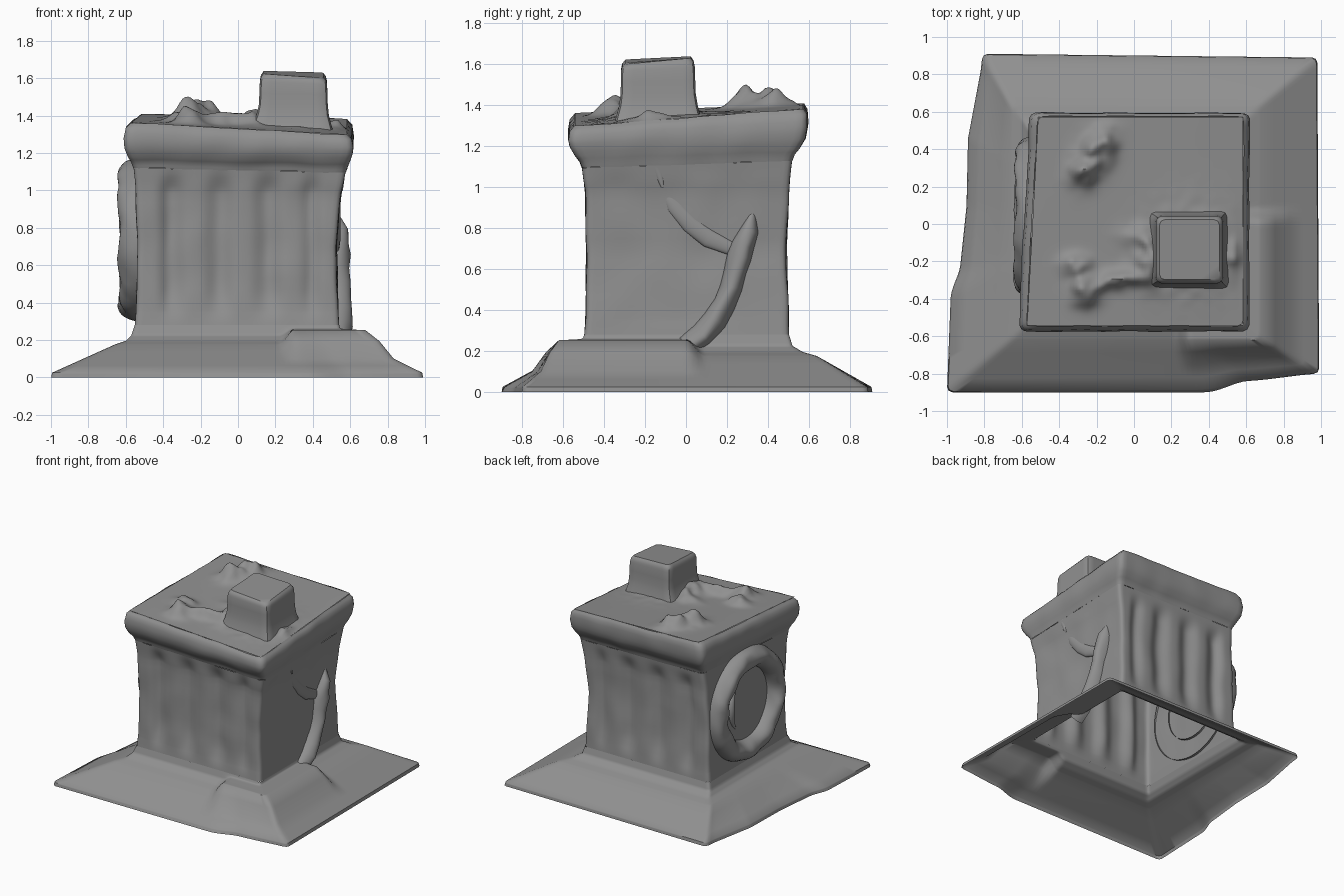
import bpy, bmesh, math
from mathutils import Vector, noise

if "Cube" in bpy.data.objects:
    bpy.data.objects.remove(bpy.data.objects["Cube"])

TILT = (0.0, -0.065, 0.02, 0.045)   # height change at corners FL, FR, BR, BL
stone = bpy.data.materials.new("dark_stone")
stone.diffuse_color = (0.28, 0.28, 0.28, 1)
stone.use_nodes = True
stone.node_tree.nodes["Principled BSDF"].inputs["Base Color"].default_value = stone.diffuse_color


def finish(name, bm, angle=40):
    bmesh.ops.recalc_face_normals(bm, faces=bm.faces)
    me = bpy.data.meshes.new(name)
    bm.to_mesh(me)
    bm.free()
    me.materials.append(stone)
    ob = bpy.data.objects.new(name, me)
    bpy.context.collection.objects.link(ob)
    bpy.ops.object.select_all(action='DESELECT')
    ob.select_set(True)
    bpy.context.view_layer.objects.active = ob
    bpy.ops.object.shade_smooth_by_angle(angle=math.radians(angle))
    return ob


def ramp(x, a, b):
    t = max(0, min(1, (x - a) / (b - a)))
    return t * t * (3 - 2 * t)


def rect(x0, x1, y0, y1, z, tilt=0.0, taper=0.0):
    pts = ((x0, y0), (x1, y0), (x1, y1), (x0 + taper, y1))
    return [Vector((x, y, z + tilt * t)) for (x, y), t in zip(pts, TILT)]


def bilinear(c, u, v):
    s, t = (u + 1) / 2, (v + 1) / 2
    return c[0].lerp(c[1], s).lerp(c[3].lerp(c[2], s), t)


def square_loop(n, r):
    """Points round a rounded square in -1..1."""
    out = []
    for k in range(4):
        for i in range(n):
            t = -1 + 2 * i / n
            u, v = ((t, -1), (1, t), (-t, 1), (-1, -t))[k]
            q = Vector((max(r - 1, min(1 - r, u)), max(r - 1, min(1 - r, v))))
            d = Vector((u, v)) - q
            out.append(q + d.normalized() * r)
    return out


def loft(name, rings, n, r, steps=1, shape=None, cap=False, angle=40):
    """Skin a stack of four-cornered rings."""
    full = []
    for a, b in zip(rings, rings[1:]):
        full += [[p.lerp(q, i / steps) for p, q in zip(a, b)] for i in range(steps)]
    full.append(rings[-1])
    bm = bmesh.new()
    loops = []
    for c in full:
        pts = [(bilinear(c, u, v), u, v) for u, v in square_loop(n, r)]
        loops.append([bm.verts.new(shape(*p) if shape else p[0]) for p in pts])
    for a, b in zip(loops, loops[1:]):
        for i in range(len(a)):
            j = (i + 1) % len(a)
            bm.faces.new((a[i], a[j], b[j], b[i]))
    if cap:
        bm.faces.new(loops[-1])
    return finish(name, bm, angle)


def tube(name, path, x, rx, radii, closed=False, bump=0.02, sides=16):
    """Lumpy half-round bead along (y, z) points; the sign of rx is outward."""
    bm = bmesh.new()
    m, loops = len(path), []
    for i, (y, z) in enumerate(path):
        a = path[(i - 1) % m if closed else max(i - 1, 0)]
        b = path[(i + 1) % m if closed else min(i + 1, m - 1)]
        t = Vector((b[0] - a[0], b[1] - a[1])).normalized()
        loop = []
        for k in range(sides + 1):
            w = math.pi * k / sides
            o = radii[i] * math.cos(w)
            p = Vector((x + rx * radii[i] / max(radii) * math.sin(w), y - t.y * o, z + t.x * o))
            loop.append(bm.verts.new(p + noise.noise_vector(p * 9) * bump * math.sin(w)))
        loops.append(loop)
    for i in range(m if closed else m - 1):
        a, b = loops[i], loops[(i + 1) % m]
        for k in range(sides):
            bm.faces.new((a[k], a[k + 1], b[k + 1], b[k]))
    return finish(name, bm, 50)


# Spreading open-bottomed foot
foot = [Vector(p) for p in ((-1, -0.9, 0), (0.99, -0.80, 0), (0.98, 0.89, 0), (-0.81, 0.91, 0))]
lip = [p * 0.995 + Vector((0, 0, 0.025)) for p in foot]


def foot_shape(p, u, v):
    k = max(0, 1 - p.z / 0.17)
    if v < -0.9:                                 # front edge runs straight, then steps back
        p.y -= k * (0.05 * (u + 1) * (1 - ramp(u, 0.38, 0.62)) + 0.02 * ramp(u, 0.38, 0.62) * (1 - ramp(u, 0.62, 1)))
    if u < -0.95:                                # jog in the left edge
        p.x -= k * 0.06 * ramp(-v, 0.25, 0.45) * (1 + v)
        p.x -= k * 0.03 * max(0, 1 - abs(v - 0.5) / 0.4)
    lift = 0                                     # raised front right ledge
    if v < -0.8:
        lift = ramp(p.x, 0.22, 0.30)
    if u > 0.8:
        lift = max(lift, 1 - ramp(p.y, 0.0, 0.09))
    p.z += max(0, 0.262 - p.z) * lift * ramp(p.z, 0.1, 0.175) * 0.9
    return p


loft("foot", [foot, lip, rect(-0.66, 0.68, -0.62, 0.64, 0.175),
              rect(-0.60, 0.61, -0.565, 0.57, 0.195),
              rect(-0.57, 0.555, -0.515, 0.52, 0.225),
              rect(-0.552, 0.541, -0.497, 0.503, 0.28)], 64, 0.03, 4, foot_shape, angle=50)


# Waisted body with soft flutes on the front and back
def flutes(p, u, v):
    fade = ramp(p.z, 0.27, 0.48) * (1 - ramp(p.z, 0.98, 1.12))
    if abs(v) > 0.97 and abs(p.x) < 0.46:
        edge = min(1, (0.46 - abs(p.x)) / 0.08)
        wave = 0.5 - 0.5 * math.cos(math.tau * (p.x + 0.10) / 0.26 + math.pi)
        p.y -= math.copysign(0.035 * wave ** 1.5 * fade * edge, v)
    p += noise.noise_vector(p * 5) * 0.008 * fade
    return p


loft("body", [rect(-0.552, 0.541, -0.497, 0.503, 0.28),
              rect(-0.545, 0.535, -0.49, 0.50, 0.36),
              rect(-0.54, 0.525, -0.485, 0.49, 0.7),
              rect(-0.545, 0.55, -0.492, 0.50, 0.98, 0, 0.02),
              rect(-0.56, 0.575, -0.508, 0.518, 1.12, 0.4, 0.05)], 56, 0.05, 6, flutes, angle=60)

# Rounded overhanging cornice
top_edge = rect(-0.575, 0.585, -0.545, 0.575, 1.362, 1, 0.06)
loft("cornice", [rect(-0.56, 0.575, -0.508, 0.518, 1.12, 0.4, 0.05),
                 rect(-0.572, 0.585, -0.52, 0.53, 1.15, 0.4, 0.05),
                 rect(-0.592, 0.598, -0.545, 0.555, 1.18, 0.4, 0.06),
                 rect(-0.612, 0.612, -0.567, 0.583, 1.225, 0.5, 0.06),
                 rect(-0.618, 0.618, -0.575, 0.595, 1.28, 0.8, 0.06),
                 rect(-0.605, 0.61, -0.567, 0.592, 1.335, 1, 0.06), top_edge],
     40, 0.06, 2, lambda p, u, v: p + noise.noise_vector(p * 6) * 0.006, angle=60)

# Top deck with rubble mounds: x, y, width x, width y, height, turn
mounds = ((-0.22, 0.36, 0.08, 0.13, 0.085, -0.5), (-0.15, 0.44, 0.05, 0.08, 0.04, 0),
          (-0.28, 0.26, 0.06, 0.05, 0.05, 0),
          (-0.26, -0.36, 0.07, 0.07, 0.09, 0), (-0.31, -0.22, 0.07, 0.05, 0.07, 0),
          (-0.08, -0.29, 0.14, 0.05, 0.06, 0.2), (0.08, -0.20, 0.07, 0.12, 0.07, 0),
          (0.02, -0.06, 0.09, 0.05, 0.03, 0), (0.54, -0.18, 0.05, 0.06, 0.04, 0),
          (0.3, -0.13, 0.21, 0.21, 0.04, 0))
bm = bmesh.new()
N = 72
grid = []
for j in range(N + 1):
    row = []
    for i in range(N + 1):
        u, v = -1 + 2 * i / N, -1 + 2 * j / N
        p = bilinear(top_edge, u * 0.995, v * 0.995)
        h = 0
        for x, y, wx, wy, top, a in mounds:
            dx, dy = p.x - x, p.y - y
            e = ((dx * math.cos(a) + dy * math.sin(a)) / wx) ** 2
            e += ((dy * math.cos(a) - dx * math.sin(a)) / wy) ** 2
            h += top * math.exp(-e)
        rough = noise.noise(Vector((p.x * 15, p.y * 15, 0)))
        p.z += (h * (1 + 0.5 * rough)) * min(1, (1 - max(abs(u), abs(v))) * 12)
        row.append(bm.verts.new(p))
    grid.append(row)
for j in range(N):
    for i in range(N):
        bm.faces.new((grid[j][i], grid[j][i + 1], grid[j + 1][i + 1], grid[j + 1][i]))
finish("top_deck", bm, 50)

# Square block standing on the deck
loft("top_block", [rect(0.06, 0.51, -0.35, 0.08, 1.31), rect(0.098, 0.486, -0.326, 0.057, 1.40),
                   rect(0.112, 0.480, -0.319, 0.047, 1.46),
                   rect(0.117, 0.476, -0.317, 0.043, 1.58, 0.2),
                   rect(0.123, 0.470, -0.311, 0.037, 1.605, 0.3),
                   rect(0.137, 0.456, -0.297, 0.023, 1.623, 0.35)], 12, 0.16, 2, cap=True)

# Raised ring on the left wall
M = 64
ring = [(0.035 + 0.355 * math.cos(math.tau * i / M), 0.735 + 0.355 * math.sin(math.tau * i / M)) for i in range(M)]
tube("side_ring", ring, -0.53, -0.105, [0.08] * M, True)
# Inner arc inside the ring
arc = [(0.03 + 0.17 * math.cos(a), 0.73 + 0.22 * math.sin(a)) for a in [-0.9 + 0.12 * i for i in range(16)]]
tube("ring_inner_arc", arc, -0.53, -0.03, [0.03 * math.sin(math.pi * (i + 0.7) / 16.4) for i in range(16)], bump=0.006)

# Broken remnant of the matching ring on the right wall
ridge = [(0.0, 0.22), (0.08, 0.28), (0.14, 0.35), (0.19, 0.43), (0.22, 0.51),
         (0.24, 0.59), (0.26, 0.66), (0.28, 0.72), (0.31, 0.79), (0.33, 0.88)]
tube("side_ridge", ridge, 0.525, 0.08, [0.055, 0.06, 0.06, 0.055, 0.055, 0.055, 0.06, 0.055, 0.045, 0.01])
faint = [(-0.12, 1.0), (-0.06, 0.91), (0.02, 0.82), (0.11, 0.75), (0.24, 0.69)]
tube("faint_ring_trace", faint, 0.527, 0.022, [0.02, 0.04, 0.045, 0.045, 0.03], bump=0.003)
# Drip below the right cornice
tube("cornice_drip", [(-0.17, 1.18), (-0.155, 1.12), (-0.13, 1.06), (-0.115, 1.0)], 0.555, 0.035,
     [0.06, 0.035, 0.022, 0.006], bump=0.004)
